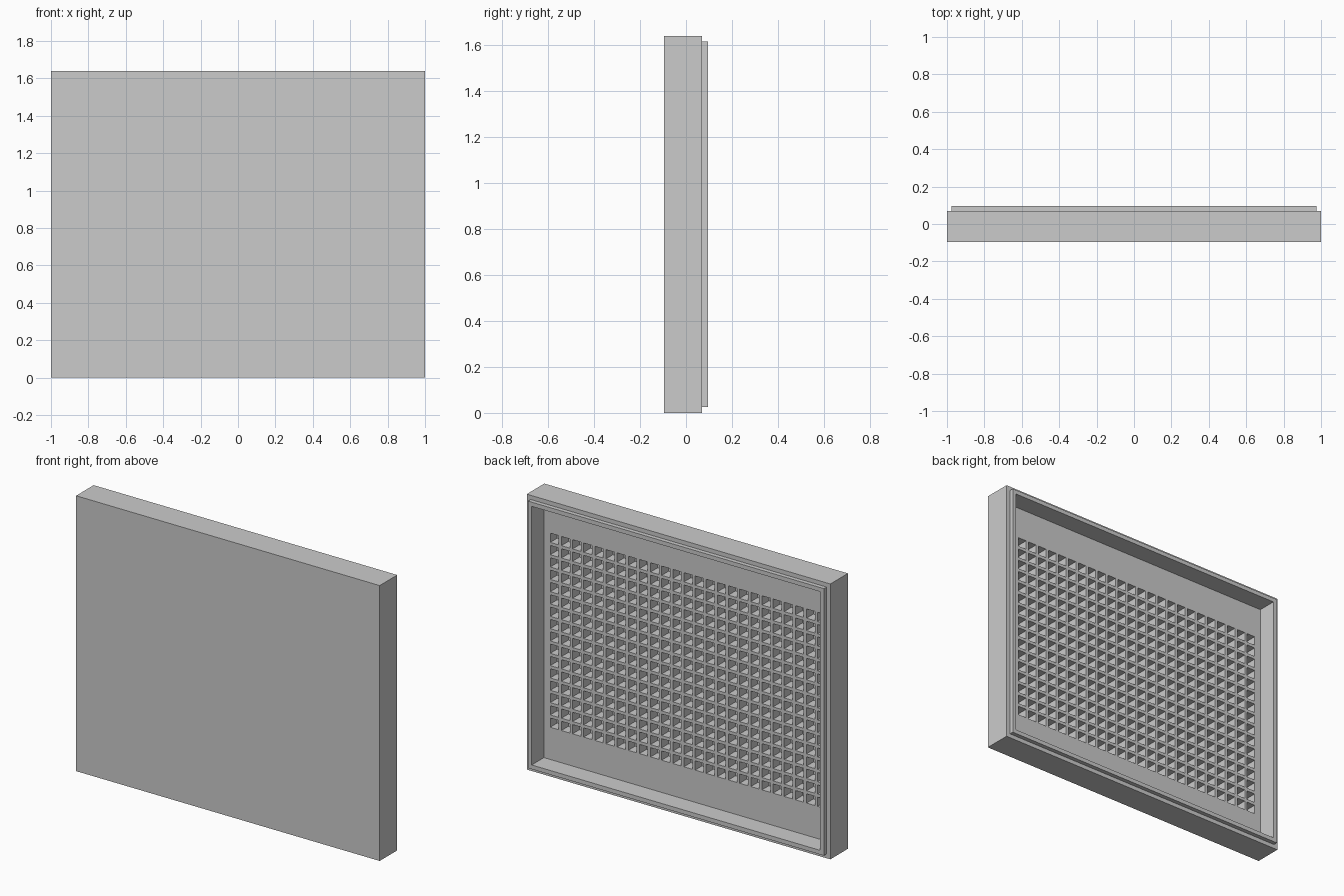
import bpy
import bmesh

old = bpy.data.objects.get("Cube")
if old:
    bpy.data.objects.remove(old, do_unlink=True)

# Overall sizes
HEIGHT = 1.64
MID_Z = HEIGHT / 2
FRONT_Y, BODY_Y, LIP_Y = -0.095, 0.07, 0.095
FLOOR_Y, POCKET_Y = -0.02, -0.085
STEP = 0.025
COLUMNS, ROWS = 25, 16
PITCH, HOLE = 0.0734, 0.055

grey = bpy.data.materials.new("plain grey")
grey.use_nodes = True
grey.diffuse_color = (0.6, 0.6, 0.6, 1)
grey.node_tree.nodes["Principled BSDF"].inputs["Base Color"].default_value = (0.6, 0.6, 0.6, 1)


def add_object(name, bm):
    mesh = bpy.data.meshes.new(name)
    bm.to_mesh(mesh)
    bm.free()
    mesh.materials.append(grey)
    obj = bpy.data.objects.new(name, mesh)
    bpy.context.collection.objects.link(obj)
    return obj


def rectangle(bm, inset, y):
    """Four corners of the outline, moved inward by inset."""
    w, h = 1 - inset, MID_Z - inset
    corners = ((-w, -h), (w, -h), (w, h), (-w, h))
    return [bm.verts.new((x, y, MID_Z + z)) for x, z in corners]


# Outer case: solid front, side walls, raised rear lip and inner walls
bm = bmesh.new()
outline = [(0, FRONT_Y), (0, BODY_Y), (STEP, BODY_Y), (STEP, LIP_Y),
           (2 * STEP, LIP_Y), (2 * STEP, FLOOR_Y)]
rings = [rectangle(bm, inset, y) for inset, y in outline]
bm.faces.new(rings[0])
for a, b in zip(rings, rings[1:]):
    for i in range(4):
        j = (i + 1) % 4
        bm.faces.new((a[i], b[i], b[j], a[j]))
add_object("case_shell", bm)


def cut_lines(count, centre, half):
    """Edges of the panel and of each hole along one axis."""
    lines = [centre - half]
    for i in range(count):
        middle = centre + (i - (count - 1) / 2) * PITCH
        lines += [middle - HOLE / 2, middle + HOLE / 2]
    return lines + [centre + half]


# Recessed panel with a grid of square pockets
bm = bmesh.new()
xs = cut_lines(COLUMNS, 0, 1 - 2 * STEP)
zs = cut_lines(ROWS, MID_Z, MID_Z - 2 * STEP)
grid = [[bm.verts.new((x, FLOOR_Y, z)) for z in zs] for x in xs]
pockets = []
for i in range(len(xs) - 1):
    for j in range(len(zs) - 1):
        face = bm.faces.new((grid[i][j], grid[i][j + 1], grid[i + 1][j + 1], grid[i + 1][j]))
        if i % 2 and j % 2:
            pockets.append(face)
result = bmesh.ops.extrude_face_region(bm, geom=pockets)
moved = [g for g in result["geom"] if isinstance(g, bmesh.types.BMVert)]
bmesh.ops.translate(bm, verts=moved, vec=(0, POCKET_Y - FLOOR_Y, 0))
# Remove any pocket covers left at the panel surface
covers = [f for f in pockets if f.is_valid]
if covers:
    bmesh.ops.delete(bm, geom=covers, context="FACES_ONLY")
add_object("pocket_panel", bm)
